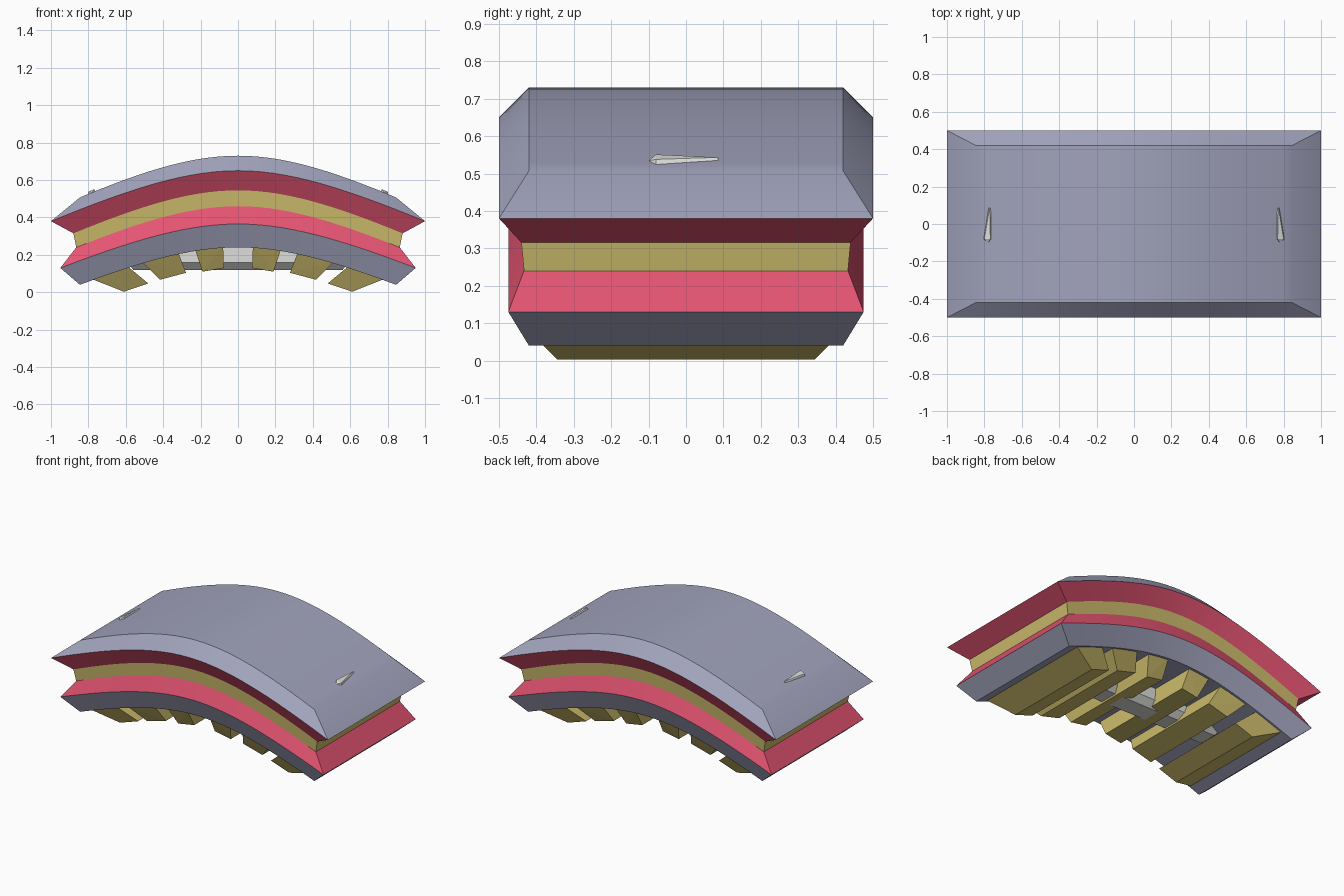
import bpy, bmesh, math

if "Cube" in bpy.data.objects:
    bpy.data.objects.remove(bpy.data.objects["Cube"])

def mat(name, rgb):
    m = bpy.data.materials.new(name)
    lin = [(c / 255 / 12.92) if c < 10 else ((c / 255 + 0.055) / 1.055) ** 2.4 for c in rgb]
    m.diffuse_color = (*lin, 1)
    m.use_nodes = True
    m.node_tree.nodes["Principled BSDF"].inputs["Base Color"].default_value = m.diffuse_color
    return m

GREY = mat("blue grey", (161, 163, 188))
RED = mat("rose red", (228, 84, 114))
YELLOW = mat("straw yellow", (205, 188, 108))
WHITE = mat("pale white", (222, 222, 220))
N = 32

def bend(x):
    # rounded arch that straightens toward its ends, 0 at centre, 0.27 at x = 1
    return math.sqrt(0.09 + 0.235 * x * x) - 0.3

def finish(name, bm, m, smooth=False):
    bmesh.ops.recalc_face_normals(bm, faces=bm.faces)
    me = bpy.data.meshes.new(name)
    bm.to_mesh(me)
    bm.free()
    me.materials.append(m)
    ob = bpy.data.objects.new(name, me)
    bpy.context.collection.objects.link(ob)
    if smooth:
        bpy.ops.object.select_all(action='DESELECT')
        ob.select_set(True)
        bpy.context.view_layer.objects.active = ob
        bpy.ops.object.shade_smooth_by_angle(angle=math.radians(25))
    return ob

# Arched rectangular rings: half length, half depth, centre height, end height
RINGS = [(0.845, 0.42, 0.73, 0.507), (1.0, 0.50, 0.65, 0.38), (0.88, 0.44, 0.545, 0.315),
         (0.865, 0.433, 0.46, 0.24), (0.95, 0.475, 0.365, 0.13), (0.845, 0.42, 0.24, 0.04)]

def height(ring, x):
    hx, _, zc, ze = ring
    return zc - (zc - ze) * bend(x) / bend(hx)

def layer(name, top, bottom, m, cap=None):
    bm = bmesh.new()
    rows = []
    for r in (top, bottom):
        xs = [r[0] * (2 * i / N - 1) for i in range(N + 1)]
        rows.append([[bm.verts.new((x, s * r[1], height(r, x))) for x in xs] for s in (-1, 1)])
    for i in range(N):
        for s in (0, 1):
            bm.faces.new((rows[0][s][i], rows[0][s][i + 1], rows[1][s][i + 1], rows[1][s][i]))
        if cap is not None:
            bm.faces.new((rows[cap][0][i], rows[cap][0][i + 1], rows[cap][1][i + 1], rows[cap][1][i]))
    for e in (0, N):
        bm.faces.new((rows[0][0][e], rows[0][1][e], rows[1][1][e], rows[1][0][e]))
    return finish(name, bm, m, True)

# Arched body, from the top shell down
layer("top_shell", RINGS[0], RINGS[1], GREY, 0)
layer("upper_red_band", RINGS[1], RINGS[2], RED)
layer("middle_band", RINGS[2], RINGS[3], YELLOW)
layer("lower_red_band", RINGS[3], RINGS[4], RED)
layer("bottom_shell", RINGS[4], RINGS[5], GREY, 1)

def hull(name, pts, m):
    bm = bmesh.new()
    for p in pts:
        bm.verts.new(p)
    bmesh.ops.convex_hull(bm, input=bm.verts)
    bmesh.ops.dissolve_limit(bm, angle_limit=0.01, verts=bm.verts, edges=bm.edges)
    return finish(name, bm, m)

# Tapered ribs under the arch: two bottom corners, then two top corners (x, z)
RIBS = [((0.19, 0.11), (0.075, 0.13), (0.08, 0.25), (0.232, 0.235)),
        ((0.417, 0.067), (0.278, 0.104), (0.32, 0.215), (0.51, 0.16)),
        ((0.61, 0.003), (0.48, 0.047), (0.585, 0.135), (0.78, 0.07))]
for side, label in ((-1, "left"), (1, "right")):
    for k, prof in enumerate(RIBS):
        pts = [(side * x, s * (0.345 if i < 2 else 0.41), z)
               for i, (x, z) in enumerate(prof) for s in (-1, 1)]
        hull(f"{label}_rib_{k + 1}", pts, YELLOW)

    # Small pointed barb lying on the top shell
    pts = []
    for x, y, lift in ((0.762, -0.08, -0.004), (0.805, -0.08, -0.004), (0.78, -0.1, 0.0),
                       (0.768, -0.08, 0.012), (0.80, -0.08, 0.012),
                       (0.765, 0.085, -0.002), (0.772, 0.085, 0.006), (0.778, 0.085, -0.002)):
        pts.append((side * x, y, height(RINGS[0], x) + lift))
    hull(f"{label}_barb", pts, WHITE)

# Chamfered spine crossing the ribs
hull("spine", [(a * x, b * y, z) for x, y, z in ((0.56, 0.06, 0.12), (0.59, 0.1, 0.16), (0.3, 0.1, 0.26))
               for a in (-1, 1) for b in (-1, 1)], WHITE)
